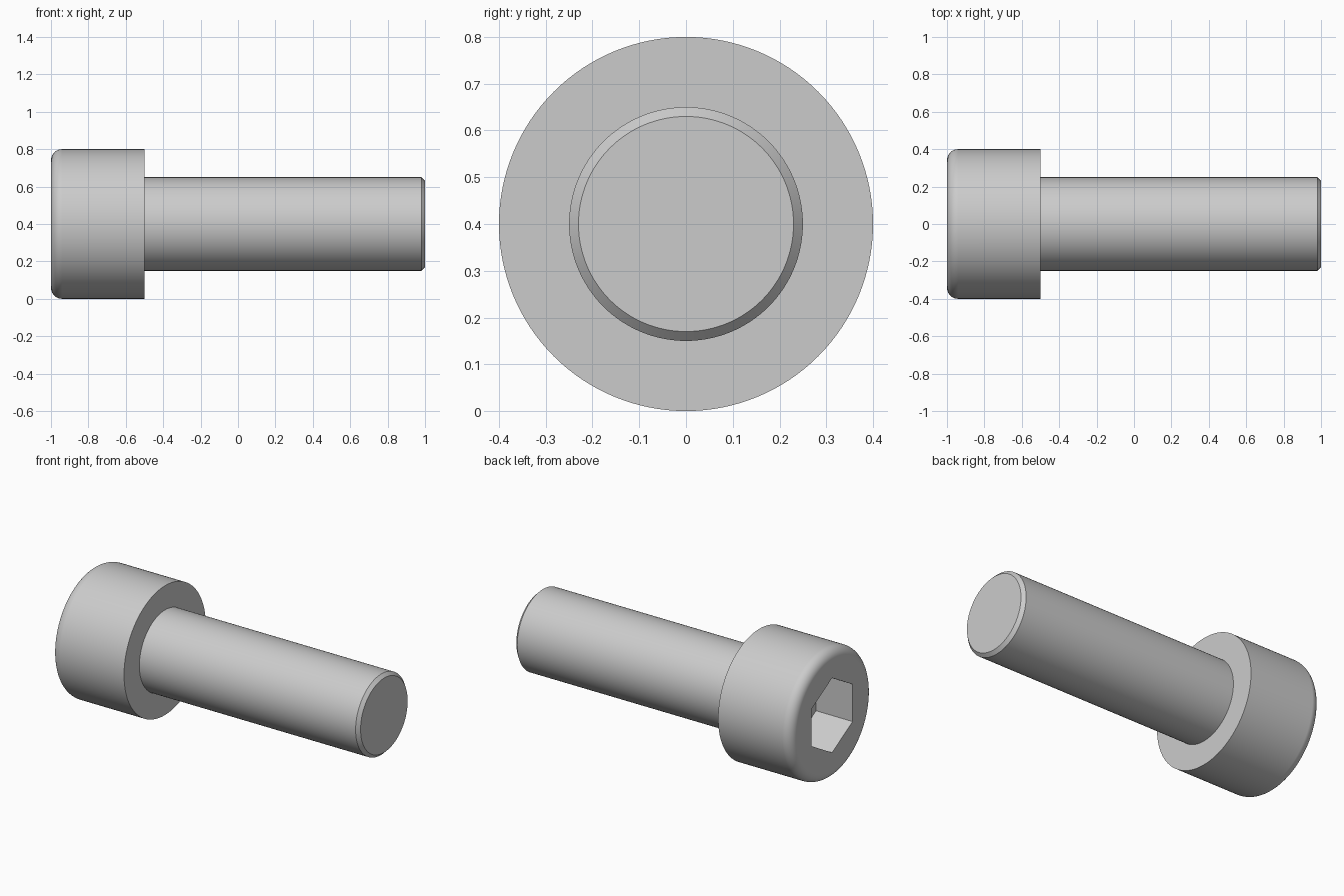
import bpy, bmesh
from math import pi, sin, cos, radians
from mathutils import Matrix, Vector

if "Cube" in bpy.data.objects:
    bpy.data.objects.remove(bpy.data.objects["Cube"])

AXIS_Z = 0.4                                   # height of the screw axis
HEAD_R, SHANK_R, FILLET, CHAMFER = 0.4, 0.25, 0.06, 0.02
HEX_FLATS, HEX_DEPTH, SEGMENTS = 0.4, 0.25, 128


def lathe(name, profile):
    """Revolve (x, radius) points around the screw axis; close both ends."""
    bm = bmesh.new()
    rings = [[bm.verts.new((x, r * sin(2 * pi * i / SEGMENTS),
                            AXIS_Z + r * cos(2 * pi * i / SEGMENTS)))
              for i in range(SEGMENTS)] for x, r in profile]
    for a, b in zip(rings, rings[1:]):
        for i in range(SEGMENTS):
            j = (i + 1) % SEGMENTS
            bm.faces.new((a[i], a[j], b[j], b[i]))
    bm.faces.new(rings[0])
    bm.faces.new(rings[-1])
    bmesh.ops.recalc_face_normals(bm, faces=bm.faces)
    mesh = bpy.data.meshes.new(name)
    bm.to_mesh(mesh)
    bm.free()
    obj = bpy.data.objects.new(name, mesh)
    bpy.context.collection.objects.link(obj)
    return obj


# Head with rounded outer rim, then shank with chamfered tip
rim = [(-1 + FILLET * (1 - sin(t)), HEAD_R - FILLET * (1 - cos(t)))
       for t in (pi / 2 * (1 - k / 10) for k in range(11))]
screw = lathe("socket_head_screw", rim + [
    (-0.5, HEAD_R), (-0.5, SHANK_R), (1 - CHAMFER, SHANK_R), (1, SHANK_R - CHAMFER)])

# Hexagonal socket, corners pointing up and down
bpy.ops.mesh.primitive_cylinder_add(
    vertices=6, radius=HEX_FLATS / 2 / cos(pi / 6), depth=2 * HEX_DEPTH)
cutter = bpy.context.object
cutter.name = "hex_socket_cutter"
corner = cutter.data.vertices[0].co
turn = Vector((corner.x, corner.y)).angle_signed(Vector((1, 0)))
cutter.data.transform(Matrix.Translation((-1, 0, AXIS_Z))
                      @ Matrix.Rotation(pi / 2, 4, 'Y') @ Matrix.Rotation(-turn, 4, 'Z'))
cutter.hide_render = True

bpy.ops.object.select_all(action='DESELECT')
screw.select_set(True)
bpy.context.view_layer.objects.active = screw
cut = screw.modifiers.new("socket", 'BOOLEAN')
cut.operation, cut.solver, cut.object = 'DIFFERENCE', 'EXACT', cutter
bpy.ops.object.modifier_apply(modifier=cut.name)
bpy.data.objects.remove(cutter)

# Smooth round surfaces, crisp edges, flat end faces
bpy.ops.object.shade_smooth_by_angle(angle=radians(30))
flat = screw.modifiers.new("flat_ends", 'WEIGHTED_NORMAL')
flat.keep_sharp = True
